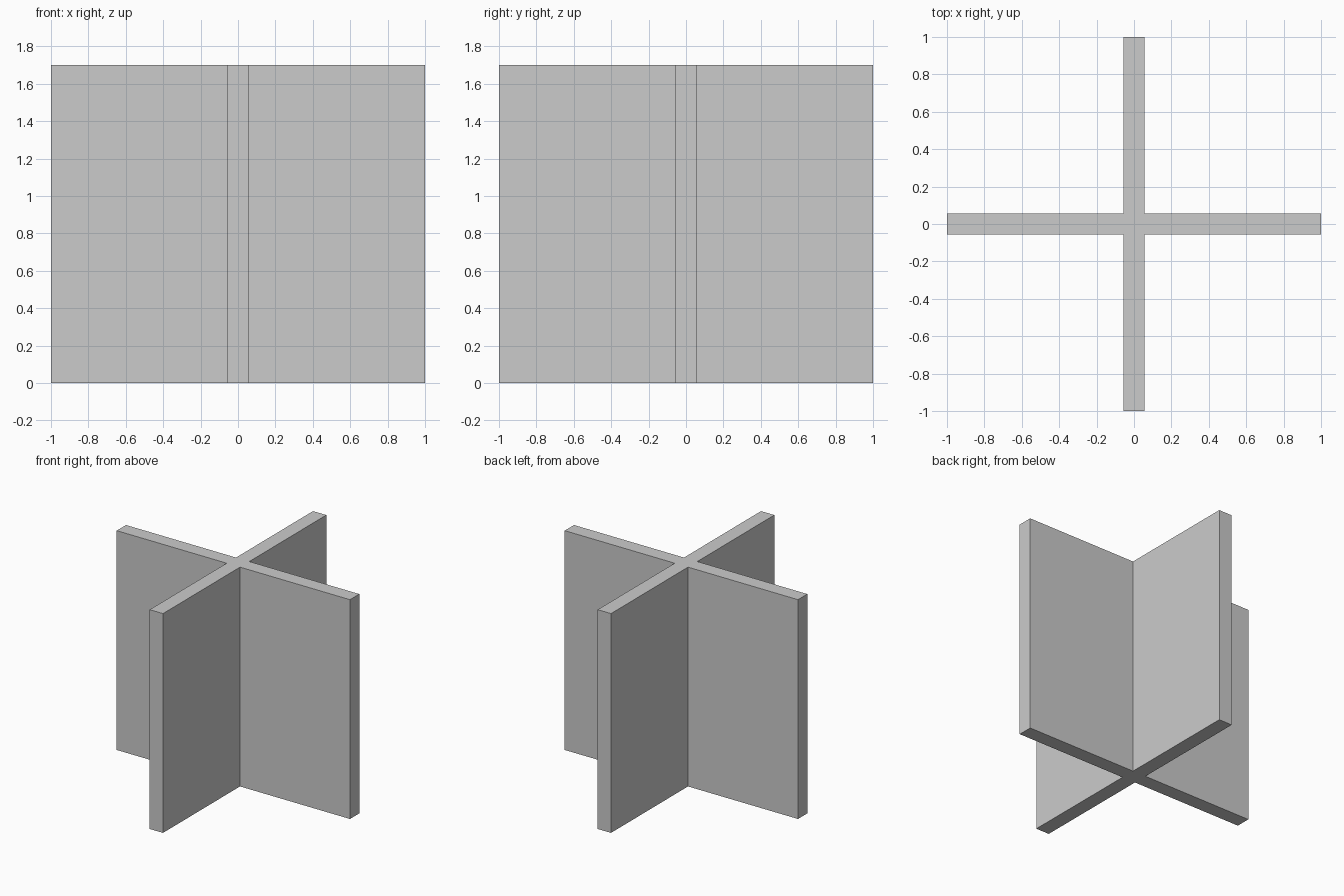
import bpy, bmesh
from mathutils import Matrix

if "Cube" in bpy.data.objects:
    bpy.data.objects.remove(bpy.data.objects["Cube"])

HALF_LENGTH = 1.0
HALF_THICK = 0.057
HEIGHT = 1.70

bm = bmesh.new()

# Plus-shaped footprint: one inner corner and two arm-end corners, turned four times
corner = [(HALF_LENGTH, -HALF_THICK), (HALF_LENGTH, HALF_THICK), (HALF_THICK, HALF_THICK)]
swap = lambda p, n: p if n == 0 else swap((-p[1], p[0]), n - 1)
outline = [swap(p, n) for n in range(4) for p in corner]
base = bm.faces.new([bm.verts.new((x, y, 0)) for x, y in outline])

# Raise the footprint into crossed upright panels
ext = bmesh.ops.extrude_face_region(bm, geom=[base], use_keep_orig=True)
top = [v for v in ext["geom"] if isinstance(v, bmesh.types.BMVert)]
bmesh.ops.translate(bm, verts=top, vec=(0, 0, HEIGHT))
bmesh.ops.recalc_face_normals(bm, faces=bm.faces)

mesh = bpy.data.meshes.new("crossed_panels")
bm.to_mesh(mesh)
bm.free()
bpy.context.collection.objects.link(bpy.data.objects.new("crossed_panels", mesh))
